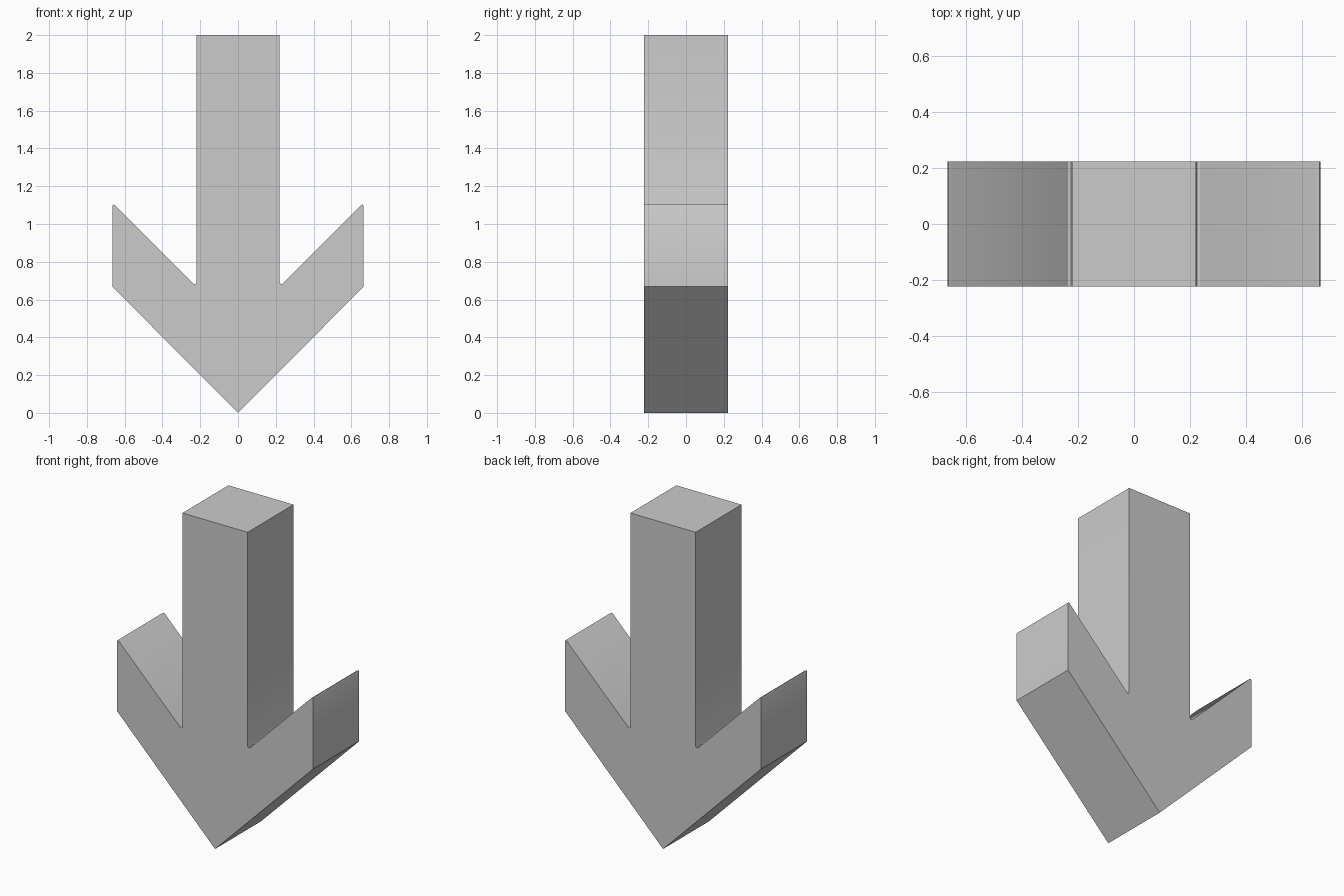
import bpy
import bmesh
import math

cube = bpy.data.objects.get("Cube")
if cube:
    bpy.data.objects.remove(cube, do_unlink=True)

HALF_DEPTH = 0.222

# Plain grey material
grey = bpy.data.materials.new("light_grey")
grey.use_nodes = True
colour = (0.6, 0.6, 0.6, 1)
grey.diffuse_color = colour
grey.node_tree.nodes["Principled BSDF"].inputs["Base Color"].default_value = colour

# Right half of the outline, from the point up to the top of the shaft
half = [
    (0.665, 0.668),                                     # outer lower corner
    (0.665, 1.095), (0.661, 1.103), (0.652, 1.099),     # softened barb tip
    (0.236, 0.683), (0.225, 0.681), (0.221, 0.69),      # softened notch
    (0.221, 2.0),                                       # shaft top
]
outline = [(0, 0)] + half + [(-x, z) for x, z in reversed(half)]

# Extrude the outline from front to back
bm = bmesh.new()
front = bm.faces.new([bm.verts.new((x, -HALF_DEPTH, z)) for x, z in outline])
extruded = bmesh.ops.extrude_face_region(bm, geom=[front], use_keep_orig=True)
back = [v for v in extruded["geom"] if isinstance(v, bmesh.types.BMVert)]
bmesh.ops.translate(bm, verts=back, vec=(0, 2 * HALF_DEPTH, 0))
bmesh.ops.recalc_face_normals(bm, faces=bm.faces)

mesh = bpy.data.meshes.new("down_arrow")
bm.to_mesh(mesh)
bm.free()
mesh.materials.append(grey)
arrow = bpy.data.objects.new("down_arrow", mesh)
bpy.context.collection.objects.link(arrow)

# Soft shading only across the small rounded corners
bpy.ops.object.select_all(action="DESELECT")
arrow.select_set(True)
bpy.context.view_layer.objects.active = arrow
bpy.ops.object.shade_smooth_by_angle(angle=math.radians(30))
